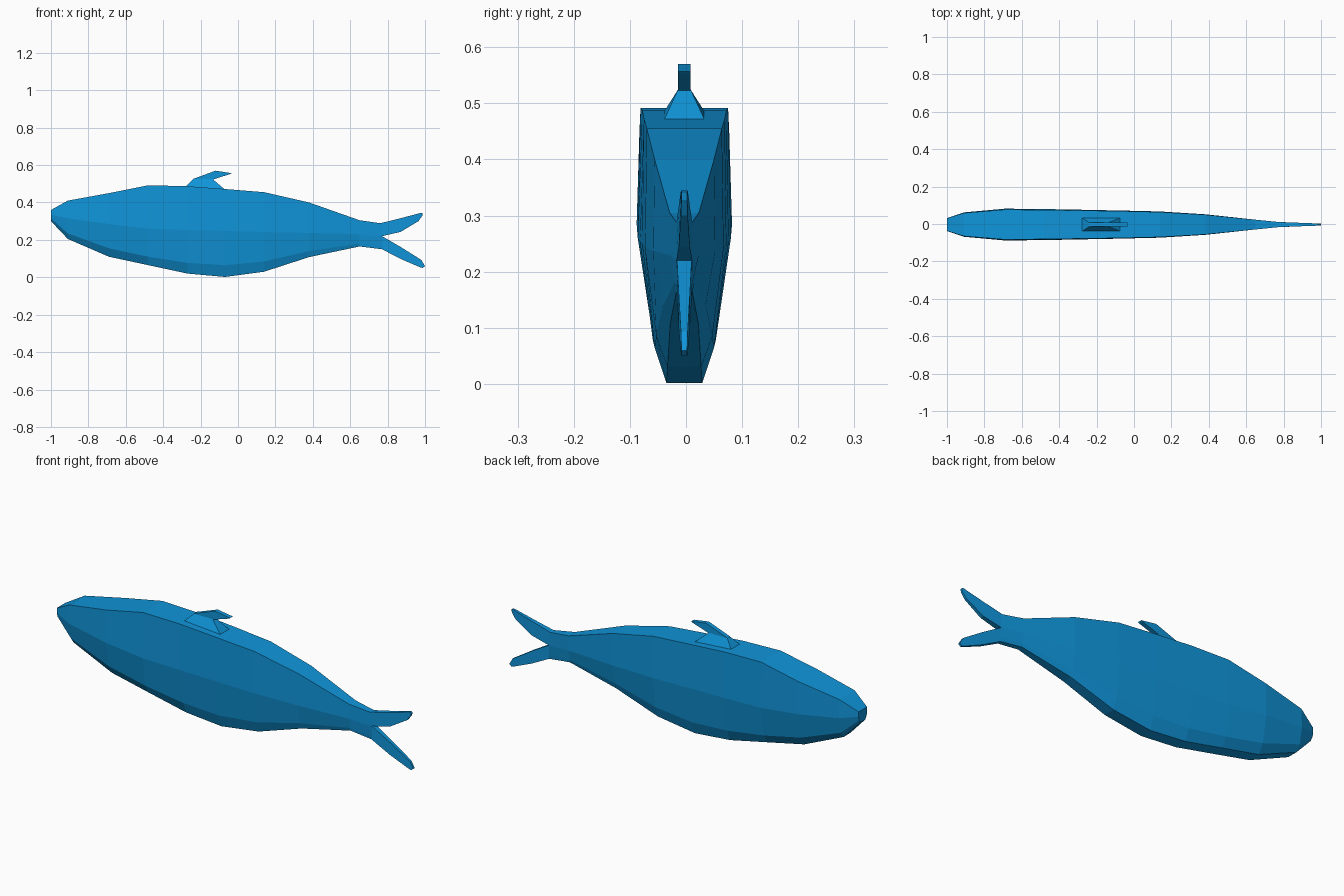
import bpy, bmesh

blue = bpy.data.materials.new("ocean_blue")
blue.diffuse_color = (0.005, 0.30, 0.70, 1)
Y0 = -0.003  # centre line


def loft(name, rings):
    """Skin a list of equal-length point rings and cap both ends."""
    bm = bmesh.new()
    rows = [[bm.verts.new(p) for p in ring] for ring in rings]
    n = len(rows[0])
    for a, b in zip(rows, rows[1:]):
        for i in range(n):
            j = (i + 1) % n
            bm.faces.new((a[i], a[j], b[j], b[i]))
    bm.faces.new(rows[0])
    bm.faces.new(rows[-1])
    bmesh.ops.recalc_face_normals(bm, faces=bm.faces)
    me = bpy.data.meshes.new(name)
    bm.to_mesh(me)
    bm.free()
    me.materials.append(blue)
    ob = bpy.data.objects.new(name, me)
    bpy.context.collection.objects.link(ob)
    return ob


def mirrored(x, pairs):
    """Ring from (half width, height) pairs, listed top to bottom."""
    return ([(x, Y0 + w, z) for w, z in pairs] +
            [(x, Y0 - w, z) for w, z in reversed(pairs)])


def blade(sections):
    """Rings from (top x, top z, bottom x, bottom z, half width)."""
    return [[(xt, Y0 + w, zt), (xb, Y0 + w, zb),
             (xb, Y0 - w, zb), (xt, Y0 - w, zt)]
            for xt, zt, xb, zb, w in sections]


# Body: x, then half width and height of back, flank, lower flank, belly
stations = [
    (-1.00, .034, .36, .035, .335, .030, .315, .018, .30),
    (-0.91, .062, .41, .065, .315, .050, .235, .028, .205),
    (-0.69, .080, .45, .085, .285, .060, .155, .032, .11),
    (-0.48, .078, .492, .083, .26, .060, .11, .033, .065),
    (-0.27, .075, .487, .079, .253, .056, .077, .033, .02),
    (-0.07, .072, .472, .075, .248, .053, .065, .032, .002),
    (0.14, .067, .455, .070, .242, .050, .085, .030, .03),
    (0.38, .053, .40, .055, .237, .038, .14, .025, .108),
    (0.65, .026, .305, .026, .23, .018, .18, .014, .165),
    (0.77, .014, .288, .014, .22, .012, .17, .011, .15),
]
loft("body", [mirrored(s[0], list(zip(s[1::2], s[2::2]))) for s in stations])

# Forked tail
loft("tail_upper_lobe", blade([
    (.76, .289, .77, .22, .014), (.87, .316, .87, .243, .010),
    (.98, .345, .965, .30, .006), (.988, .342, .985, .328, .005)]))
loft("tail_lower_lobe", blade([
    (.77, .22, .77, .15, .013), (.87, .162, .87, .098, .010),
    (.98, .093, .975, .053, .006), (1.0, .06, .988, .05, .005)]))

# Dorsal fin: tapered foot and swept-back tip
loft("dorsal_fin_foot", [
    [(-.28, Y0 - .037, .484), (-.07, Y0 - .037, .469),
     (-.07, Y0 + .037, .469), (-.28, Y0 + .037, .484)],
    [(-.24, Y0 - .011, .525), (-.135, Y0 - .011, .525),
     (-.135, Y0 + .011, .525), (-.24, Y0 + .011, .525)]])
loft("dorsal_fin_tip", blade([
    (-.24, .526, -.235, .522, .011), (-.12, .57, -.135, .522, .011),
    (-.035, .557, -.04, .553, .011)]))
